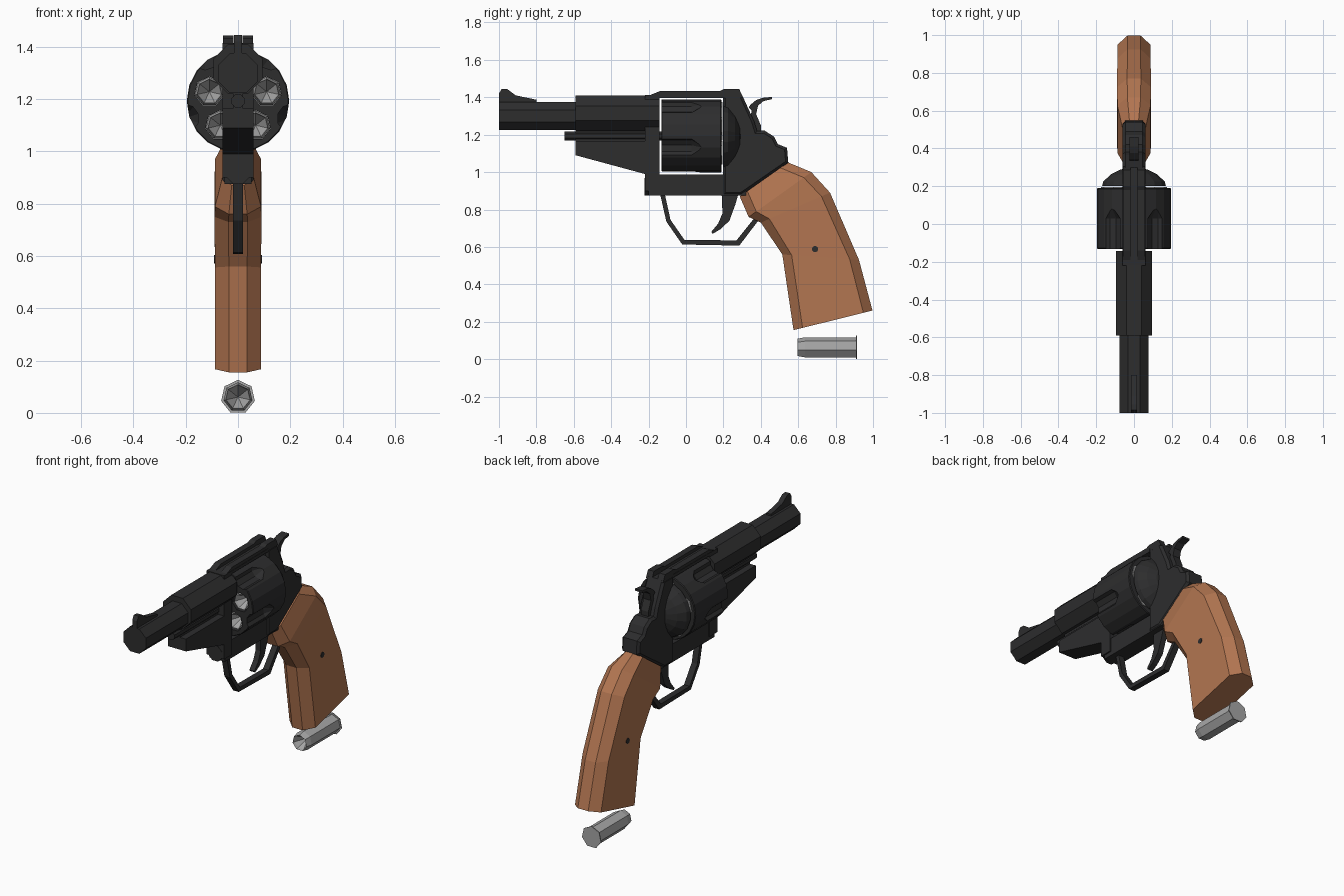
import bpy, bmesh, math
from mathutils import Vector

if "Cube" in bpy.data.objects:
    bpy.data.objects.remove(bpy.data.objects["Cube"])


def material(name, rgb):
    m = bpy.data.materials.new(name)
    m.diffuse_color = (*rgb, 1)
    m.use_nodes = True
    m.node_tree.nodes["Principled BSDF"].inputs["Base Color"].default_value = m.diffuse_color
    return m


STEEL = material("black steel", (0.026, 0.026, 0.027))
WOOD = material("brown wood", (0.45, 0.18, 0.082))
CASE = material("grey case metal", (0.38, 0.38, 0.38))


def finish(name, bm, mat):
    bmesh.ops.remove_doubles(bm, verts=bm.verts, dist=1e-5)
    bmesh.ops.recalc_face_normals(bm, faces=bm.faces)
    me = bpy.data.meshes.new(name)
    bm.to_mesh(me)
    bm.free()
    me.materials.append(mat)
    ob = bpy.data.objects.new(name, me)
    bpy.context.collection.objects.link(ob)
    return ob


def prism(name, outline, x0, x1, mat=STEEL, bevel=0):
    """Side outline of (y, z) points, extruded from x0 to x1."""
    bm = bmesh.new()
    face = bm.faces.new([bm.verts.new((x0, y, z)) for y, z in outline])
    ext = bmesh.ops.extrude_face_region(bm, geom=[face])
    moved = [v for v in ext["geom"] if isinstance(v, bmesh.types.BMVert)]
    bmesh.ops.translate(bm, verts=moved, vec=(x1 - x0, 0, 0))
    if bevel:
        rim = [e for e in bm.edges if abs(e.verts[0].co.x - e.verts[1].co.x) < 1e-6]
        bmesh.ops.bevel(bm, geom=rim, offset=bevel, segments=1, affect="EDGES")
    return finish(name, bm, mat)


def plate(name, outline, half, bevel=0):
    return prism(name, outline, -half, half, STEEL, bevel)


def skin(bm, rings):
    """Join rings of points into a closed skin."""
    rows = [[bm.verts.new(p) for p in ring] for ring in rings]
    n = len(rows[0])
    for a, b in zip(rows, rows[1:]):
        for i in range(n):
            j = (i + 1) % n
            bm.faces.new((a[i], a[j], b[j], b[i]))
    for ring in (rows[0], rows[-1]):
        if (ring[0].co - ring[1].co).length > 1e-4:
            bm.faces.new(ring)


def turn(bm, profile, sides, x=0, z=0, start=math.pi / 2):
    """Turn a profile of (y, radius) points around an axis along y."""
    skin(bm, [[(x + r * math.cos(start + math.tau * i / sides), y,
                z + r * math.sin(start + math.tau * i / sides))
               for i in range(sides)] for y, r in profile])


def turned(name, profile, sides, x=0, z=0, mat=STEEL, start=math.pi / 2):
    bm = bmesh.new()
    turn(bm, profile, sides, x, z, start)
    return finish(name, bm, mat)


# Barrel, shroud, rod and front sight
FLAT = math.pi / 8
turned("barrel", [(-1, 0.082), (-0.55, 0.082)], 8, z=1.30, start=FLAT)
turned("barrel_shroud", [(-0.59, 0.102), (-0.142, 0.102)], 8, z=1.315, start=FLAT)
turned("ejector_rod", [(-0.65, 0.027), (0.0, 0.027)], 8, z=1.193, start=FLAT)
plate("underlug", [(-0.59, 1.165), (-0.59, 1.09), (-0.22, 0.99), (-0.18, 0.99),
                   (-0.18, 1.165)], 0.06)
plate("underlug_web", [(-0.59, 1.15), (-0.18, 1.15), (-0.18, 1.25), (-0.59, 1.25)], 0.02)
plate("front_sight", [(-1, 1.36), (-1, 1.42), (-0.985, 1.445), (-0.955, 1.443),
                      (-0.91, 1.41), (-0.8, 1.387), (-0.8, 1.36)], 0.016)

# Frame around the cylinder window
plate("frame_front", [(-0.22, 0.9), (-0.142, 0.9), (-0.142, 1.30), (-0.22, 1.30)], 0.06)
plate("frame_bottom", [(-0.2, 0.875), (0.32, 0.875), (0.32, 0.986), (-0.2, 0.986)], 0.052)
turned("crane_pivot", [(-0.222, 0.05), (-0.14, 0.05)], 8, z=0.922, start=FLAT)
plate("top_strap", [(-0.22, 1.36), (-0.142, 1.36), (-0.142, 1.396), (0.21, 1.396),
                    (0.21, 1.415), (-0.22, 1.412)], 0.06)
plate("frame_back", [(0.198, 0.876), (0.198, 1.412), (0.30, 1.412), (0.365, 1.27),
                     (0.38, 1.22), (0.42, 1.222), (0.47, 1.19), (0.49, 1.15),
                     (0.54, 1.13), (0.547, 1.05), (0.295, 0.876)], 0.06, 0.014)
for side, s in (("left", -1), ("right", 1)):
    prism("sight_rail_" + side, [(-0.22, 1.40), (-0.14, 1.433), (0.18, 1.433),
                                 (0.2, 1.443), (0.285, 1.443), (0.305, 1.40)],
          s * 0.018, s * 0.058)
turned("recoil_shield", [(0.2, 0.172), (0.225, 0.165), (0.262, 0.125), (0.288, 0.075),
                         (0.3, 0)], 18, z=1.19)

# Cylinder with five chambers and five flutes cut into it
AXIS = 1.193
cylinder = turned("cylinder", [(-0.132, 0.192), (-0.128, 0.196), (0.185, 0.196),
                               (0.19, 0.192)], 20, z=AXIS)
slots = [(0.115 * math.cos(a), AXIS + 0.115 * math.sin(a))
         for a in (math.pi / 2 + math.tau * i / 5 for i in range(5))]
bm = bmesh.new()
for i, (x, z) in enumerate(slots):
    turn(bm, [(-0.3, 0.058), (0.3, 0.058)], 7, x, z)
    a = math.pi / 2 + math.tau * (i + 0.5) / 5
    turn(bm, [(-0.3, 0.055), (0.03, 0.055), (0.08, 0.02)], 10,
         0.215 * math.cos(a), AXIS + 0.215 * math.sin(a))
cutter = finish("cylinder_cutter", bm, STEEL)
cutter.hide_render = True
mod = cylinder.modifiers.new("cut", "BOOLEAN")
mod.operation, mod.object, mod.solver = "DIFFERENCE", cutter, "EXACT"
bpy.context.view_layer.objects.active = cylinder
bpy.ops.object.modifier_apply(modifier="cut")
bpy.data.objects.remove(cutter)


# Cartridges: five loaded and one loose on the ground
def cartridge(name, x, y, z):
    shape = [(0.085, 0), (0.015, 0.044), (0, 0.048), (0.04, 0.0565), (0.314, 0.0565),
             (0.314, 0.066), (0.32, 0.066), (0.32, 0)]
    turned(name, [(y + d, r) for d, r in shape], 7, x, z, CASE)


for i, (x, z) in enumerate(slots):
    cartridge(f"loaded_cartridge_{i + 1}", x, -0.125, z)
cartridge("loose_cartridge", 0, 0.595, 0.0605)

# Hammer, trigger and guard
plate("hammer", [(0.31, 1.2), (0.345, 1.30), (0.352, 1.33), (0.335, 1.345), (0.345, 1.36),
                 (0.375, 1.385), (0.41, 1.397), (0.46, 1.402), (0.46, 1.39), (0.415, 1.38),
                 (0.385, 1.355), (0.375, 1.31), (0.40, 1.25), (0.40, 1.2)], 0.025)
plate("trigger", [(0.19, 0.9), (0.195, 0.78), (0.172, 0.725), (0.135, 0.68), (0.142, 0.67),
                  (0.185, 0.695), (0.232, 0.74), (0.265, 0.83), (0.285, 0.9)], 0.017)
plate("trigger_guard", [(-0.14, 0.89), (-0.105, 0.735), (-0.02, 0.613), (0.285, 0.607),
                        (0.39, 0.745), (0.37, 0.76), (0.27, 0.635), (-0.008, 0.637),
                        (-0.083, 0.745), (-0.115, 0.89)], 0.019)

# Grip: eight-sided sections between front and back edge points
sections = [((0.575, 0.155), (0.997, 0.26), 0.088), ((0.515, 0.56), (0.925, 0.53), 0.088),
            ((0.40, 0.73), (0.77, 0.89), 0.09), ((0.335, 0.76), (0.67, 1.0), 0.088),
            ((0.287, 0.87), (0.545, 1.052), 0.06)]
rings = []
for front, back, w in sections:
    f, b = Vector((0, *front)), Vector((0, *back))
    step = (b - f).normalized() * 0.05
    n = w * 0.4
    rings.append([p + Vector((x, 0, 0)) for p, x in (
        (f, -n), (f, n), (f + step, w), (b - step, w),
        (b, n), (b, -n), (b - step, -w), (f + step, -w))])
bm = bmesh.new()
skin(bm, rings)
finish("grip", bm, WOOD)

# Grip screw through both sides
screw = [(0.69 + 0.017 * math.cos(math.tau * i / 10), 0.588 + 0.017 * math.sin(math.tau * i / 10))
         for i in range(10)]
plate("grip_screw", screw, 0.091)
